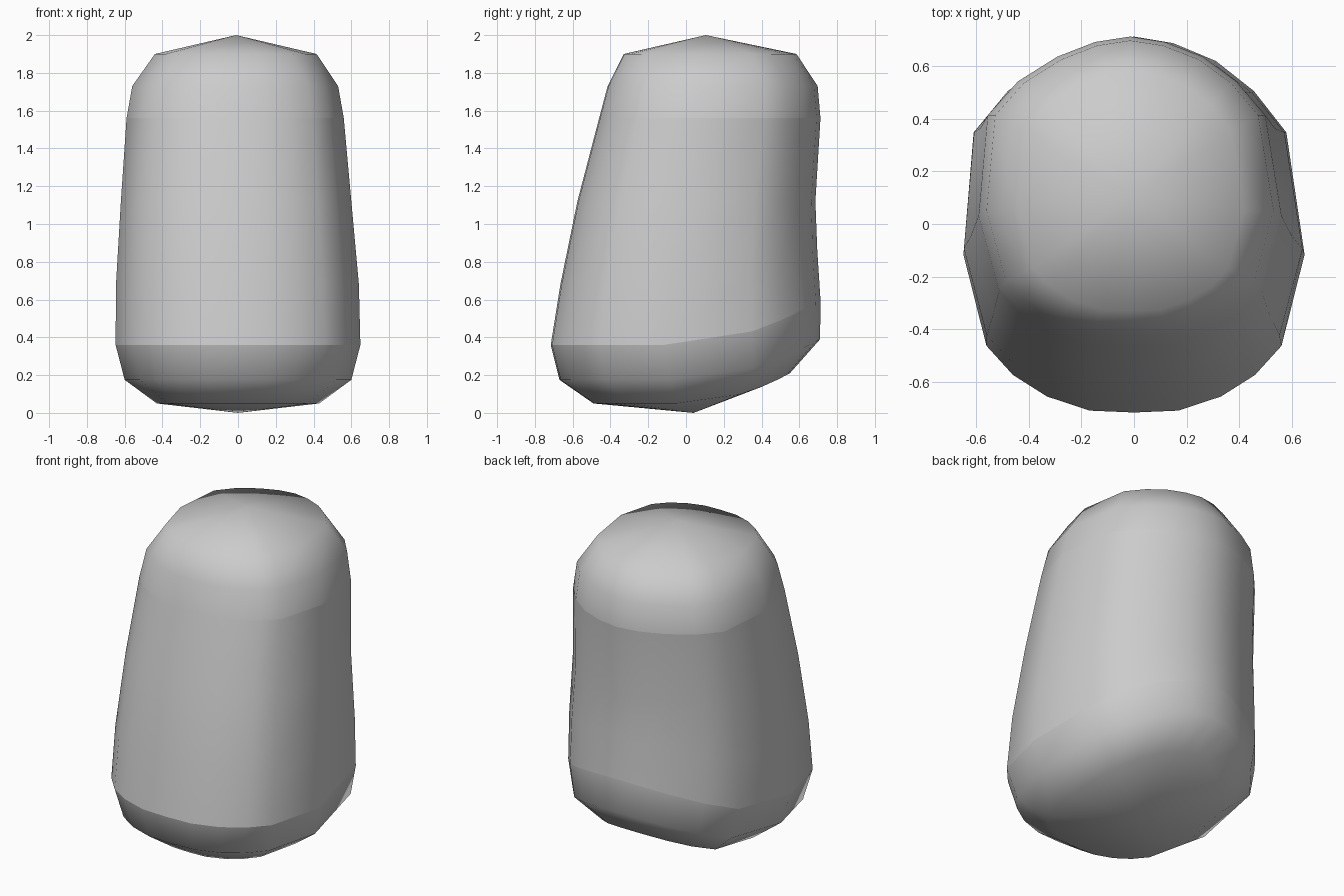
import bpy, bmesh

if "Cube" in bpy.data.objects:
    bpy.data.objects.remove(bpy.data.objects["Cube"])

# Half cross-section in unit space, from front middle to back middle
HALF = [(0, -1), (.26, -.99), (.51, -.915), (.71, -.8), (.865, -.645), (1, -.16),
        (.94, .49), (.74, .71), (.48, .87), (.23, .965), (0, 1)]
SECTION = HALF + [(-u, v) for u, v in HALF[-2:0:-1]]

# Rings: x centre, half width, front y, back y, front z, back z
RINGS = [
    (0, .43, -.49, .55, .05, .21),
    (0, .60, -.67, .71, .175, .39),
    (0, .648, -.716, .712, .36, .60),
    (-.003, .643, -.665, .695, .68, .86),
    (-.01, .61, -.575, .685, 1.12, 1.12),
    (-.015, .575, -.46, .712, 1.56, 1.56),
    (-.015, .545, -.415, .697, 1.73, 1.73),
    (-.012, .428, -.33, .585, 1.90, 1.90),
]
CREASES = (2, 5)


def ring_point(ring, u, v):
    cx, w, yf, yb, zf, zb = ring
    rise = max(0, (v + .16) / 1.16) ** 2.1   # the base curves up toward the back
    if u > 0 and 0 < v < .8:                 # right back shoulder is a bit slimmer
        u *= .95
    return cx + u * w, (yf + yb) / 2 + v * (yb - yf) / 2, zf + (zb - zf) * rise


# Rounded leaning body: lofted rings closed by a shallow cone at each end
bm = bmesh.new()
loops = [[bm.verts.new(ring_point(r, u, v)) for u, v in SECTION] for r in RINGS]
bottom = bm.verts.new((0, .04, 0))
top = bm.verts.new((-.01, .105, 2))
n = len(SECTION)
for i in range(n):
    j = (i + 1) % n
    for a, b in zip(loops, loops[1:]):
        bm.faces.new((a[i], a[j], b[j], b[i]))
    bm.faces.new((bottom, loops[0][j], loops[0][i]))
    bm.faces.new((top, loops[-1][i], loops[-1][j]))
for f in bm.faces:
    f.smooth = True

# Shading breaks above the base and below the crown
for k in CREASES:
    for i in range(n):
        bm.edges.get((loops[k][i], loops[k][(i + 1) % n])).smooth = False
bmesh.ops.recalc_face_normals(bm, faces=bm.faces)

mesh = bpy.data.meshes.new("body")
bm.to_mesh(mesh)
bm.free()
bpy.context.collection.objects.link(bpy.data.objects.new("body", mesh))
